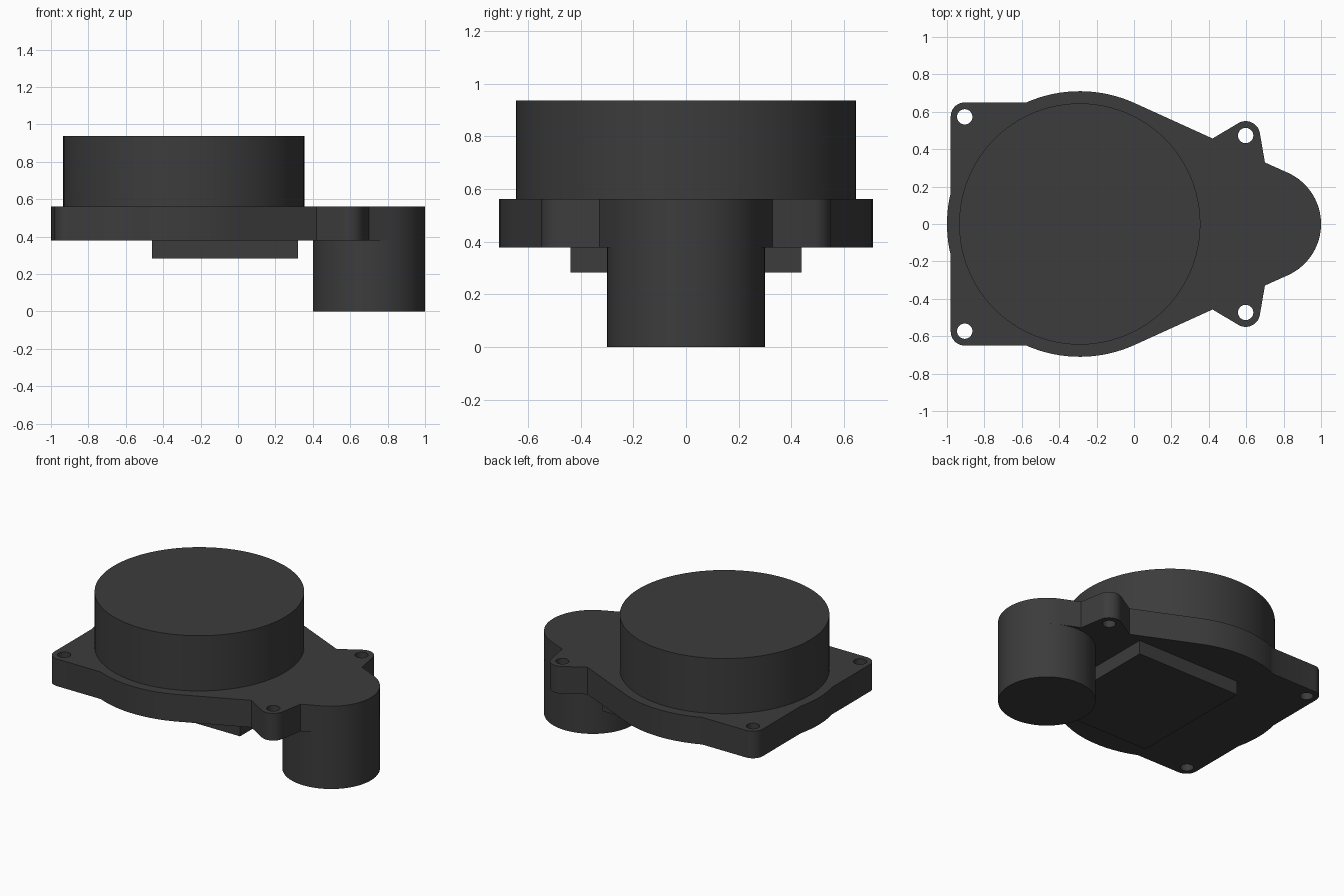
import bpy
from math import cos, sin, pi, radians, degrees, acos, asin

if "Cube" in bpy.data.objects:
    bpy.data.objects.remove(bpy.data.objects["Cube"])

BODY_X, MOTOR_X = -0.29, 0.70
RIM_R, MOTOR_R = 0.71, 0.30
Z_PLATE, Z_TOP = 0.378, 0.562

dark = bpy.data.materials.new("dark_grey")
dark.diffuse_color = (0.045, 0.045, 0.045, 1)
dark.use_nodes = True
dark.node_tree.nodes["Principled BSDF"].inputs["Base Color"].default_value = dark.diffuse_color


def arc(cx, cy, r, a0, a1, n):
    """Points along an arc, angles in degrees."""
    return [(cx + r * cos(radians(a0 + (a1 - a0) * i / n)),
             cy + r * sin(radians(a0 + (a1 - a0) * i / n))) for i in range(n + 1)]


def finish(ob, name):
    ob.name = ob.data.name = name
    ob.data.materials.clear()
    ob.data.materials.append(dark)
    bpy.ops.object.shade_smooth_by_angle(angle=radians(30))


def cylinder(name, x, r, z0, z1):
    bpy.ops.mesh.primitive_cylinder_add(vertices=96, radius=r, depth=z1 - z0,
                                        location=(x, 0, (z0 + z1) / 2))
    finish(bpy.context.object, name)


def plate(name, loops, z0, z1):
    """Extruded flat outline; the inner loops become holes."""
    cu = bpy.data.curves.new(name, 'CURVE')
    cu.dimensions, cu.fill_mode, cu.extrude = '2D', 'BOTH', (z1 - z0) / 2
    for pts in loops:
        sp = cu.splines.new('POLY')
        sp.points.add(len(pts) - 1)
        for p, (x, y) in zip(sp.points, pts):
            p.co = (x, y, 0, 1)
        sp.use_cyclic_u = True
    ob = bpy.data.objects.new(name, cu)
    bpy.context.collection.objects.link(ob)
    ob.location.z = (z0 + z1) / 2
    bpy.ops.object.select_all(action='DESELECT')
    ob.select_set(True)
    bpy.context.view_layer.objects.active = ob
    bpy.ops.object.convert(target='MESH')
    ob = bpy.context.object
    bpy.ops.object.mode_set(mode='EDIT')
    bpy.ops.mesh.select_all(action='SELECT')
    bpy.ops.mesh.remove_doubles(threshold=1e-5)
    bpy.ops.mesh.normals_make_consistent(inside=False)
    bpy.ops.object.mode_set(mode='OBJECT')
    finish(ob, name)


# Upper half of the flange outline, right to left; straight sides are tangent to both rounds
tangent = degrees(acos((RIM_R - MOTOR_R) / (MOTOR_X - BODY_X)))
shoulder = 180 - degrees(asin(0.65 / RIM_R))
bulge = 180 - degrees(acos(0.69 / RIM_R))
half = (arc(MOTOR_X, 0, MOTOR_R, 0, tangent, 18)
        + [(0.70, 0.329)]
        + arc(0.597, 0.473, 0.077, 10, 121.6, 14)
        + [(0.42, 0.457)]
        + arc(BODY_X, 0, RIM_R, tangent, shoulder, 16)
        + arc(-0.905, 0.575, 0.075, 90, 180, 10)
        + arc(BODY_X, 0, RIM_R, bulge, 180, 5))
outline = half + [(x, -y) for x, y in reversed(half[1:-1])]

# Screw holes, mirrored front to back
holes = [arc(x, s * y, 0.041, 0, 360, 32)[:-1]
         for x, y in ((-0.905, 0.573), (0.597, 0.473)) for s in (1, -1)]
plate("mounting_flange", [outline] + holes, Z_PLATE, Z_TOP)

# Round housing on top and round housing below
cylinder("main_drum", BODY_X, 0.645, Z_TOP, 0.937)
cylinder("lower_drum", MOTOR_X, MOTOR_R, 0, Z_PLATE)

# Rectangular pad under the flange
bpy.ops.mesh.primitive_cube_add(size=1, location=(-0.069, 0, (0.284 + Z_PLATE) / 2))
pad = bpy.context.object
pad.scale = (0.782, 0.876, Z_PLATE - 0.284)
bpy.ops.object.transform_apply(location=False, rotation=False, scale=True)
finish(pad, "bottom_pad")
